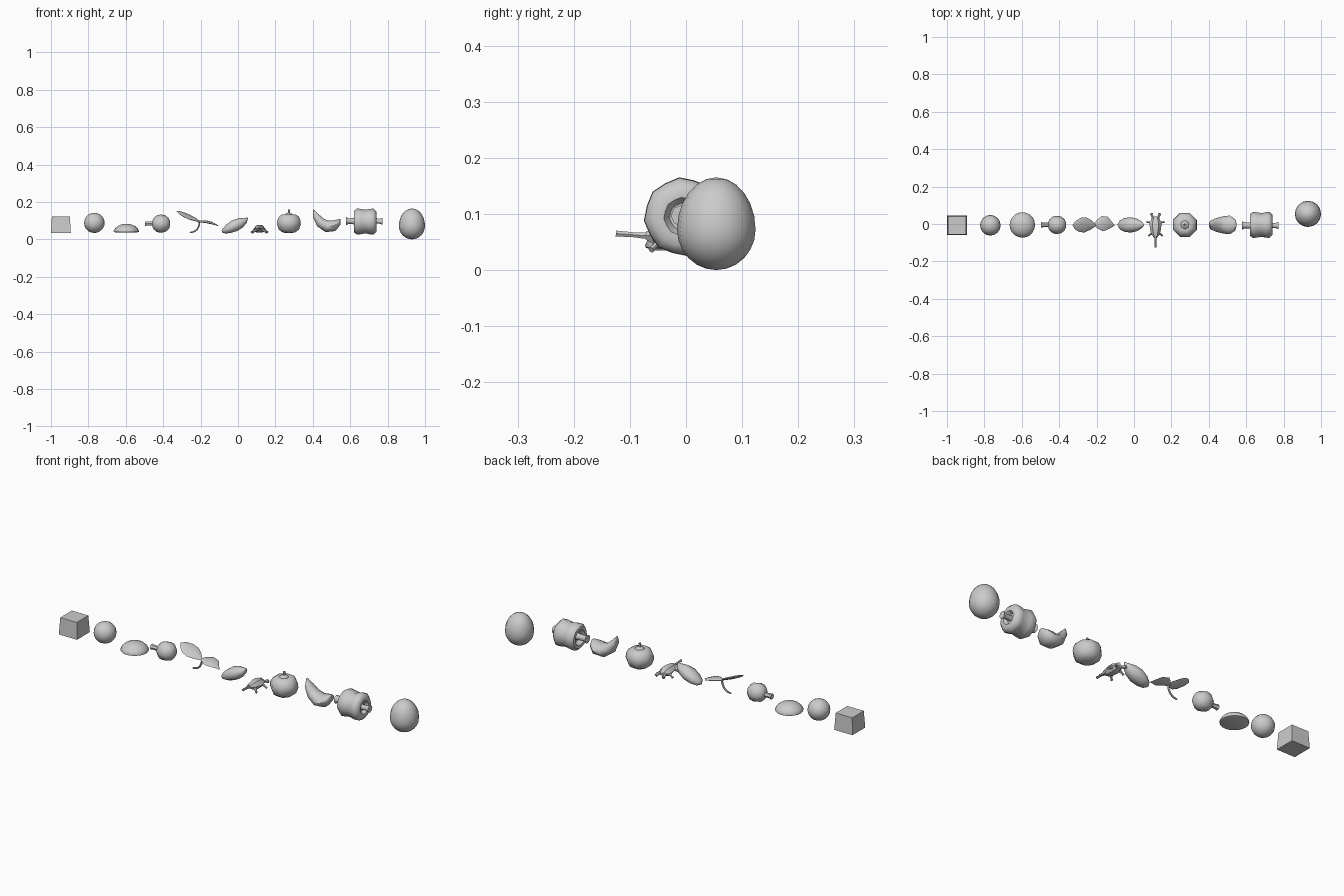
import bpy, math
from mathutils import Vector

Y0 = -0.005  # common row line


def tube(name, rings, n=8, side=(0, 1, 0), axis=None, smooth=50, lobes=0, depth=0, phase=0):
    """Skin rings (x, y, z, thickness radius, side radius) along a path."""
    pts = [Vector(r[:3]) for r in rings]
    verts, faces = [], []
    for i, r in enumerate(rings):
        t = Vector(axis) if axis else pts[min(i + 1, len(pts) - 1)] - pts[max(i - 1, 0)]
        t.normalize()
        s = Vector(side)
        s = (s - t * s.dot(t)).normalized()
        u = t.cross(s)
        for k in range(n):
            a = 2 * math.pi * k / n + phase
            f = 1 + depth * math.cos(lobes * a)
            verts.append(pts[i] + (s * r[4] * math.cos(a) + u * r[3] * math.sin(a)) * f)
    for i in range(len(rings) - 1):
        for k in range(n):
            j = (k + 1) % n
            faces.append((i * n + k, i * n + j, (i + 1) * n + j, (i + 1) * n + k))
    faces.append(tuple(reversed(range(n))))
    faces.append(tuple(range((len(rings) - 1) * n, len(rings) * n)))
    me = bpy.data.meshes.new(name)
    me.from_pydata(verts, [], faces)
    ob = bpy.data.objects.new(name, me)
    bpy.context.collection.objects.link(ob)
    bpy.ops.object.select_all(action='DESELECT')
    ob.select_set(True)
    bpy.context.view_layer.objects.active = ob
    if smooth:
        bpy.ops.object.shade_smooth_by_angle(angle=math.radians(smooth))
    return ob


def upright(name, x, y, prof, n, **kw):
    return tube(name, [(x, y, z, r, r) for r, z in prof], n, axis=(0, 0, 1), **kw)


def sideways(name, y, z, prof, n, **kw):
    return tube(name, [(x, y, z, r, r) for x, r in prof], n, axis=(1, 0, 0), **kw)


def ovoid(name, x, y, z, r, low, high, n=16, m=10):
    prof = []
    for i in range(m + 1):
        a = math.pi * i / m
        c = -math.cos(a)
        prof.append((max(r * math.sin(a), 0.0005), z + c * (high if c > 0 else low)))
    return upright(name, x, y, prof, n)


# tapered cube
q = math.sqrt(2)
upright("cube_block", -0.947, -0.007, [(0.053 * q, 0.035), (0.048 * q, 0.123)], 4,
        smooth=0, phase=math.pi / 4)

# ball and flat-bottomed dome
ovoid("ball", -0.768, -0.007, 0.088, 0.055, 0.054, 0.054)
upright("dome", -0.597, Y0, [(0.058, 0.037), (0.067, 0.040), (0.068, 0.045), (0.061, 0.058),
                            (0.048, 0.070), (0.031, 0.078), (0.015, 0.082), (0.001, 0.083)], 20)

# round berry with stem to the left
sideways("berry", Y0, 0.084, [(-0.458, 0.016), (-0.451, 0.030), (-0.433, 0.045), (-0.411, 0.049),
                              (-0.388, 0.044), (-0.371, 0.030), (-0.364, 0.014)], 8)
sideways("berry_stem", Y0, 0.084, [(-0.498, 0.015), (-0.485, 0.012), (-0.45, 0.012)], 6)

# sprout: two leaves and a bent stem
tube("left_leaf", [(-0.205, -0.008, 0.096, 0.003, 0.004), (-0.230, -0.006, 0.106, 0.006, 0.026),
                   (-0.258, Y0, 0.118, 0.007, 0.041), (-0.287, Y0, 0.131, 0.007, 0.040),
                   (-0.312, Y0, 0.143, 0.005, 0.025), (-0.328, Y0, 0.151, 0.001, 0.002)],
     8, side=(0, 0.95, 0.28))
tube("right_leaf", [(-0.215, -0.004, 0.094, 0.003, 0.004), (-0.195, -0.002, 0.096, 0.006, 0.024),
                    (-0.170, 0.002, 0.094, 0.006, 0.041), (-0.145, 0.002, 0.088, 0.006, 0.037),
                    (-0.123, Y0, 0.080, 0.004, 0.018), (-0.103, -0.008, 0.071, 0.001, 0.001)],
     8, side=(0, 0.99, 0.1))
tube("sprout_stem", [(-0.205, Y0, 0.096, 0.005, 0.005), (-0.209, Y0, 0.072, 0.005, 0.005),
                     (-0.219, Y0, 0.053, 0.005, 0.005), (-0.235, Y0, 0.041, 0.005, 0.005),
                     (-0.258, Y0, 0.036, 0.004, 0.004)], 6)

# tilted pointed seed
tube("seed", [(-0.086, Y0, 0.042, 0.005, 0.006), (-0.075, Y0, 0.045, 0.016, 0.024),
              (-0.050, Y0, 0.057, 0.027, 0.037), (-0.018, Y0, 0.073, 0.033, 0.041),
              (0.014, Y0, 0.088, 0.029, 0.034), (0.038, Y0, 0.101, 0.016, 0.020),
              (0.052, Y0, 0.115, 0.002, 0.003)], 10)

# small long-tailed root creature
cx = 0.115
tube("creature_body", [(cx, -0.072, 0.062, 0.008, 0.010), (cx, -0.055, 0.060, 0.017, 0.022),
                       (cx, -0.025, 0.057, 0.023, 0.030), (cx, 0.005, 0.056, 0.023, 0.032),
                       (cx, 0.022, 0.056, 0.017, 0.024), (cx, 0.038, 0.054, 0.008, 0.014)],
     6, side=(1, 0, 0), smooth=30)
tube("creature_tail", [(cx, -0.060, 0.060, 0.007, 0.008), (cx, -0.095, 0.063, 0.005, 0.005),
                       (cx, -0.125, 0.065, 0.006, 0.006)], 6, side=(1, 0, 0))
for s, tag in ((-1, "left"), (1, "right")):
    for part, (x0, y0, x1, y1, z1, w) in {
            "front_horn": (0.010, 0.020, 0.022, 0.055, 0.048, 0.009),
            "side_arm": (0.018, 0.008, 0.046, 0.010, 0.036, 0.006),
            "back_leg": (0.015, -0.045, 0.036, -0.062, 0.036, 0.006)}.items():
        tube(tag + "_" + part, [(cx + s * x0, y0, 0.054, 0.009, 0.009),
                                (cx + s * (x0 + 2 * x1) / 3, (y0 + 2 * y1) / 3, z1 + 0.006, w * .8, w * .8),
                                (cx + s * x1, y1, z1, w, w)], 6, side=(0, 0, 1))

# tomato with calyx stem
upright("tomato", 0.272, Y0, [(0.010, 0.034), (0.034, 0.036), (0.058, 0.051), (0.069, 0.080),
                              (0.068, 0.100), (0.057, 0.122), (0.038, 0.134), (0.018, 0.131),
                              (0.004, 0.126)], 8, phase=math.pi / 8)
upright("tomato_stem", 0.272, Y0, [(0.026, 0.128), (0.020, 0.137), (0.007, 0.142), (0.006, 0.160)], 6)

# fat crescent fruit
tube("crescent", [(0.404, Y0, 0.158, 0.003, 0.005), (0.417, Y0, 0.125, 0.018, 0.027),
                  (0.441, Y0, 0.090, 0.028, 0.037), (0.476, Y0, 0.069, 0.033, 0.046),
                  (0.511, Y0, 0.072, 0.031, 0.050), (0.534, Y0, 0.090, 0.019, 0.036),
                  (0.546, Y0, 0.108, 0.003, 0.008)], 10)

# lobed sideways pepper with a stub at each end
sideways("pepper", Y0, 0.095, [(0.640, 0.028), (0.619, 0.040), (0.619, 0.056), (0.637, 0.069),
                               (0.660, 0.066), (0.682, 0.062), (0.705, 0.067), (0.725, 0.068),
                               (0.740, 0.053), (0.739, 0.034), (0.722, 0.024)],
         16, lobes=8, depth=0.03, phase=0.1)
sideways("pepper_left_stub", -0.008, 0.097, [(0.578, 0.022), (0.592, 0.015), (0.645, 0.018)], 8)
sideways("pepper_right_stub", -0.008, 0.097, [(0.715, 0.014), (0.755, 0.013), (0.773, 0.019)], 8)

# egg, set a little behind the row
ovoid("egg", 0.930, 0.054, 0.072, 0.070, 0.072, 0.093, 16, 12)
